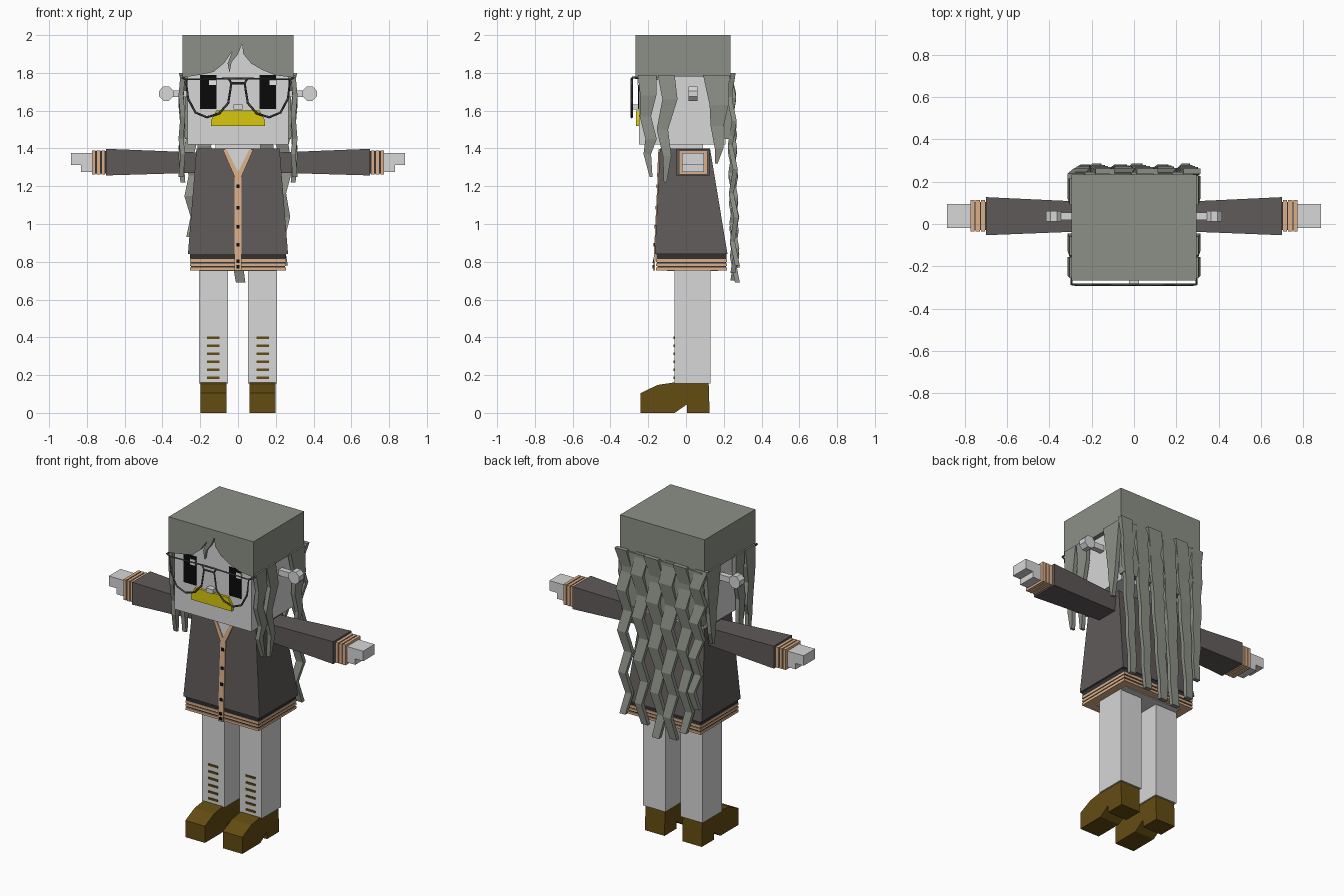
import bpy
import bmesh
from mathutils import Vector

cube = bpy.data.objects.get("Cube")
if cube:
    bpy.data.objects.remove(cube, do_unlink=True)


def material(name, r, g, b):
    mat = bpy.data.materials.new(name)
    mat.use_nodes = True
    mat.diffuse_color = (r, g, b, 1)
    bsdf = mat.node_tree.nodes["Principled BSDF"]
    bsdf.inputs["Base Color"].default_value = (r, g, b, 1)
    bsdf.inputs["Roughness"].default_value = 0.8
    return mat


SKIN = material("pale grey skin", 0.68, 0.68, 0.68)
HAIR = material("grey green hair", 0.26, 0.28, 0.24)
JACKET = material("dark grey cloth", 0.115, 0.103, 0.1)
HEM = material("charcoal hem", 0.035, 0.033, 0.033)
TAN = material("tan trim", 0.7, 0.43, 0.25)
BROWN = material("brown leather", 0.127, 0.072, 0.006)
YELLOW = material("yellow", 0.68, 0.57, 0.004)
BLACK = material("black", 0.003, 0.003, 0.003)
WHITE = material("white", 0.9, 0.9, 0.9)
WIRE = material("grey wire", 0.06, 0.065, 0.06)


def loft(name, rings, mat):
    """Skin a row of equal-sized rings and cap both ends."""
    bm = bmesh.new()
    rows = [[bm.verts.new(p) for p in ring] for ring in rings]
    n = len(rows[0])
    for a, b in zip(rows, rows[1:]):
        for i in range(n):
            j = (i + 1) % n
            bm.faces.new((a[i], a[j], b[j], b[i]))
    bm.faces.new(rows[0])
    bm.faces.new(rows[-1])
    bmesh.ops.recalc_face_normals(bm, faces=bm.faces)
    mesh = bpy.data.meshes.new(name)
    bm.to_mesh(mesh)
    bm.free()
    mesh.materials.append(mat)
    obj = bpy.data.objects.new(name, mesh)
    bpy.context.collection.objects.link(obj)
    return obj


def rect(x0, x1, y0, y1, z):
    return [(x0, y0, z), (x1, y0, z), (x1, y1, z), (x0, y1, z)]


def box(name, x0, x1, y0, y1, z0, z1, mat):
    return loft(name, [rect(x0, x1, y0, y1, z) for z in (z0, z1)], mat)


def plate(name, outline, y0, y1, mat):
    """Extrude an x-z outline along y."""
    return loft(name, [[(x, y, z) for x, z in outline] for y in (y0, y1)], mat)


def side_section(x, y0, y1, z0, z1):
    return [(x, y0, z0), (x, y1, z0), (x, y1, z1), (x, y0, z1)]


def strand(name, path, across, thick=0.013):
    """Ribbon of hair through (x, y, z, width) points."""
    out = Vector((across[1], across[0], 0))
    rings = []
    for x, y, z, w in path:
        c, a, b = Vector((x, y, z)), Vector(across) * w / 2, out * thick
        rings.append([c - a - b, c + a - b, c + a + b, c - a + b])
    return loft(name, rings, HAIR)


def wire(name, points, closed=False):
    curve = bpy.data.curves.new(name, "CURVE")
    curve.dimensions = "3D"
    curve.bevel_depth = 0.006
    curve.bevel_resolution = 0
    spline = curve.splines.new("POLY")
    spline.points.add(len(points) - 1)
    for p, co in zip(spline.points, points):
        p.co = (*co, 1)
    spline.use_cyclic_u = closed
    curve.materials.append(WIRE)
    bpy.context.collection.objects.link(bpy.data.objects.new(name, curve))


# Head, neck and face
box("head", -0.268, 0.268, -0.25, 0.21, 1.42, 1.97, SKIN)
box("neck", -0.12, 0.12, -0.09, 0.09, 1.3, 1.43, SKIN)
plate("mouth", [(-0.115, 1.6), (0.115, 1.6), (0.142, 1.55), (0.142, 1.52),
                (-0.142, 1.52), (-0.142, 1.55)], -0.265, -0.245, YELLOW)
box("nose", -0.024, 0.024, -0.285, -0.245, 1.605, 1.632, SKIN)

# Hair cap with a parted fringe
box("hair_cap", -0.295, 0.295, -0.24, 0.235, 1.78, 2.0, HAIR)
box("hair_top", -0.295, 0.295, -0.268, 0.235, 1.975, 2.0, HAIR)
plate("hair_fringe", [(-0.295, 2.0), (-0.295, 1.775), (-0.2, 1.79), (-0.13, 1.805),
                      (-0.075, 1.85), (-0.03, 1.915), (-0.055, 1.85), (-0.045, 1.8),
                      (-0.035, 1.855), (0, 1.9), (0.022, 1.955), (0.028, 1.9),
                      (0.07, 1.85), (0.13, 1.815), (0.2, 1.787), (0.295, 1.775),
                      (0.295, 2.0)], -0.268, -0.235, HAIR)
box("hair_back", -0.28, 0.28, 0.205, 0.245, 1.45, 1.79, HAIR)

# Long wavy strands down the back: start x, end x, end z, width
back = [(0.26, 0.23, 0.78, 0.08), (0.15, 0.12, 0.74, 0.09), (0.05, 0.0, 0.69, 0.1),
        (-0.05, -0.08, 0.7, 0.1), (-0.15, -0.19, 0.77, 0.09), (-0.26, -0.24, 0.93, 0.08)]
for k, (xa, xb, end, w) in enumerate(back):
    path = []
    for i in range(9):
        t, sway = i / 8, (-1) ** (i + k)
        path.append((xa + (xb - xa) * t + 0.014 * sway, 0.238 + 0.022 * t + 0.012 * sway,
                     1.8 + (end - 1.8) * t, w * (1 - 0.5 * t)))
    strand(f"back_strand_{k + 1}", path, (1, 0, 0))

# Strands over the sides of the head: y, z, width
locks = {
    "front": [(-0.205, 1.79, 0.1), (-0.2, 1.68, 0.085), (-0.215, 1.57, 0.06),
              (-0.185, 1.45, 0.06), (-0.205, 1.37, 0.04), (-0.185, 1.25, 0.015)],
    "middle": [(-0.105, 1.79, 0.09), (-0.085, 1.66, 0.08), (-0.125, 1.5, 0.06),
               (-0.1, 1.36, 0.045), (-0.11, 1.22, 0.015)],
    "rear": [(0.16, 1.79, 0.14), (0.175, 1.63, 0.1), (0.165, 1.52, 0.07),
             (0.175, 1.4, 0.045), (0.16, 1.32, 0.015)],
}

LENS = [(0.035, 1.745), (0.052, 1.64), (0.1, 1.585), (0.165, 1.565), (0.225, 1.59),
        (0.265, 1.665), (0.275, 1.765), (0.05, 1.77)]
KNOB = [(0.342, 1.675), (0.365, 1.652), (0.395, 1.652), (0.417, 1.675),
        (0.417, 1.705), (0.395, 1.728), (0.365, 1.728), (0.342, 1.705)]
HAND = [(0.75, 1.375), (0.885, 1.375), (0.885, 1.312), (0.83, 1.312),
        (0.83, 1.275), (0.75, 1.275)]
SHOE = [(-0.24, 0), (-0.06, 0), (0.005, 0.045), (0.005, 0), (0.125, 0), (0.12, 0.16),
        (-0.07, 0.16), (-0.15, 0.148), (-0.24, 0.105)]


def jacket_front(z):
    return -0.165 + 0.027 * (z - 0.84) / 0.56


def front_panel(name, outline, mat, raise_by):
    """Thin panel that follows the slope of the jacket front."""
    loft(name, [[(x, jacket_front(z) - d, z) for x, z in outline]
                for d in (raise_by, -0.004)], mat)


for side, s in (("left", 1), ("right", -1)):
    # Side hair
    for label, pts in locks.items():
        strand(f"{side}_{label}_lock",
               [(s * (0.292 + 0.01 * (i % 2)), y, z, w) for i, (y, z, w) in enumerate(pts)],
               (0, 1, 0))

    # Ear knob on a short stem
    loft(f"{side}_ear_stem", [side_section(s * x, 0.02, 0.055, 1.672, 1.708)
                              for x in (0.26, 0.35)], SKIN)
    plate(f"{side}_ear_knob", [(s * x, z) for x, z in KNOB], 0.012, 0.062, SKIN)

    # Eye with highlight
    plate(f"{side}_eye", [(s * x, z) for x, z in
          ((0.115, 1.61), (0.2, 1.61), (0.2, 1.79), (0.115, 1.79))], -0.255, -0.248, BLACK)
    hx = -0.135 if s < 0 else 0.185
    box(f"{side}_eye_glint", hx - 0.018, hx + 0.018, -0.258, -0.25, 1.735, 1.77, WHITE)

    # Spectacle rim and temple
    wire(f"{side}_rim", [(s * x, -0.287, z) for x, z in LENS], True)
    wire(f"{side}_temple", [(s * 0.275, -0.287, 1.765), (s * 0.295, -0.285, 1.775),
                            (s * 0.295, -0.15, 1.77)])

    # Sleeve, ringed cuff and hand
    loft(f"{side}_sleeve", [side_section(s * 0.19, -0.033, 0.103, 1.272, 1.378),
                            side_section(s * 0.7, -0.053, 0.127, 1.257, 1.398)], JACKET)
    loft(f"{side}_cuff", [side_section(s * x, -0.028, 0.105, 1.268, 1.386)
                          for x in (0.69, 0.766)], HEM)
    for k in range(3):
        x = 0.704 + 0.025 * k
        loft(f"{side}_cuff_ring_{k + 1}",
             [side_section(s * v, -0.036, 0.114, 1.262, 1.39) for v in (x, x + 0.019)], TAN)
    plate(f"{side}_hand", [(s * x, z) for x, z in HAND], -0.02, 0.095, SKIN)

    # Collar edge
    front_panel(f"{side}_collar", [(0, 1.25), (s * 0.018, 1.25), (s * 0.082, 1.395),
                                   (s * 0.06, 1.395), (0, 1.275)], TAN, 0.008)

    # Leg, laces and heeled shoe
    cx = s * 0.13
    box(f"{side}_leg", cx - 0.077, cx + 0.077, -0.06, 0.13, 0.155, 0.8, SKIN)
    for k in range(6):
        z = 0.18 + 0.0425 * k
        box(f"{side}_lace_{k + 1}", cx - 0.033, cx + 0.033, -0.066, -0.058, z, z + 0.012, BROWN)
    loft(f"{side}_shoe", [[(cx + d, y, z) for y, z in SHOE] for d in (-0.068, 0.068)], BROWN)

wire("spectacle_bridge", [(-0.035, -0.287, 1.745), (0.035, -0.287, 1.745)])
wire("spectacle_bar", [(-0.05, -0.287, 1.77), (0.05, -0.287, 1.77)])

# Jacket body, flaring to the hem
loft("jacket", [rect(-0.265, 0.265, -0.165, 0.22, 0.84),
                rect(-0.22, 0.22, -0.138, 0.127, 1.4)], JACKET)
loft("jacket_underside", [rect(-0.248, 0.248, -0.15, 0.21, 0.758),
                          rect(-0.255, 0.255, -0.158, 0.215, 0.845)], HEM)
for k in range(3):
    z = 0.755 + 0.022 * k
    box(f"hem_ring_{k + 1}", -0.254, 0.254, -0.158, 0.218, z, z + 0.015, TAN)
box("hips", -0.2, 0.2, -0.1, 0.17, 0.75, 0.8, SKIN)

# Shirt opening, button band and buttons
front_panel("shirt_opening", [(0, 1.265), (0.07, 1.397), (-0.07, 1.397)], SKIN, 0.003)
front_panel("button_band", [(-0.018, 0.755), (0.018, 0.755), (0.018, 1.262),
                            (-0.018, 1.262)], TAN, 0.005)
for k, z in enumerate((1.2, 1.085, 0.985, 0.89, 0.803, 0.773)):
    front_panel(f"button_{k + 1}", [(-0.009, z - 0.009), (0.009, z - 0.009),
                                    (0.009, z + 0.009), (-0.009, z + 0.009)], BLACK, 0.009)
